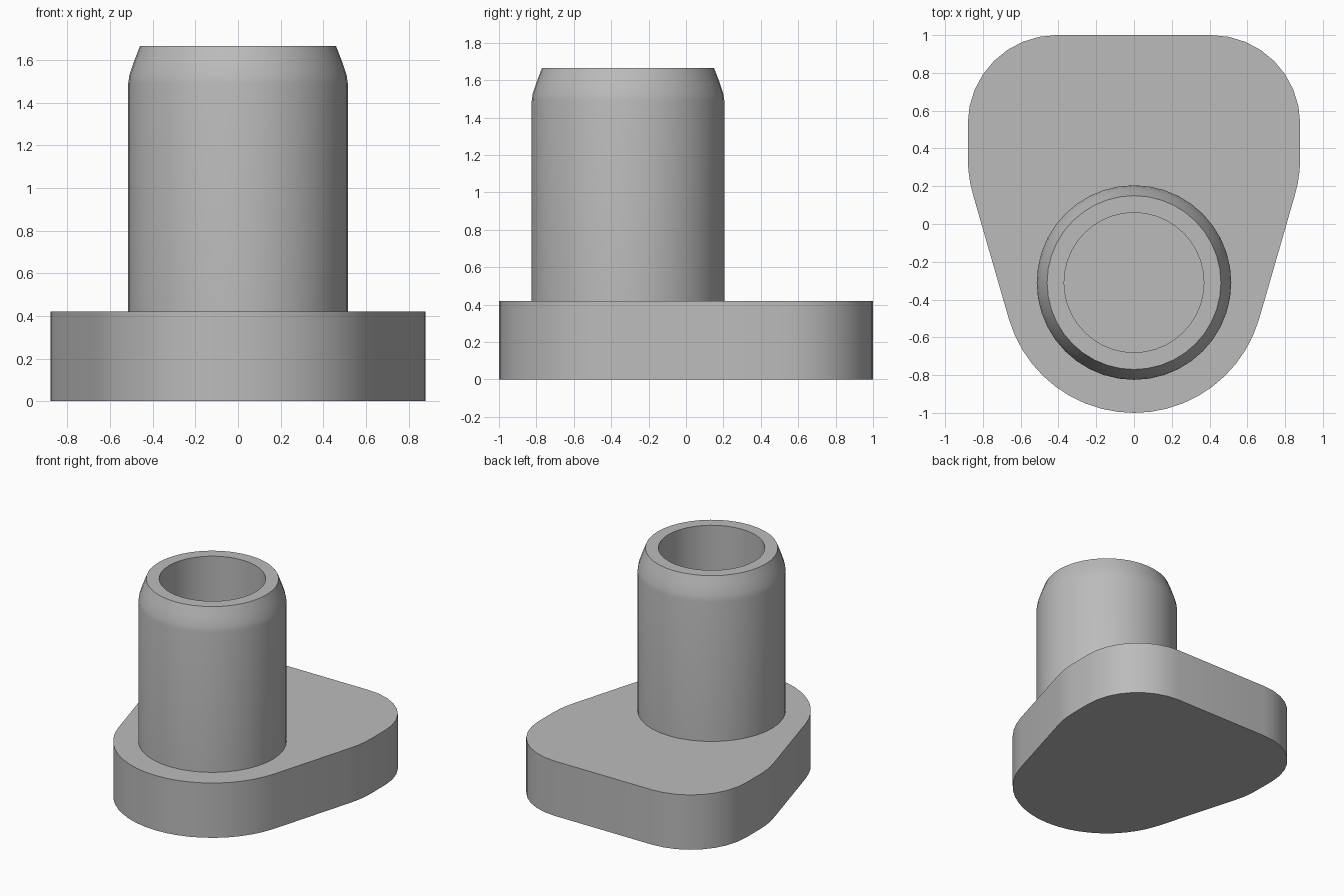
import bpy
import bmesh
import math
from mathutils import Vector

if "Cube" in bpy.data.objects:
    bpy.data.objects.remove(bpy.data.objects["Cube"])

BASE_TOP = 0.42
CENTRE = (0, -0.31)

grey = bpy.data.materials.new("plain grey")
grey.use_nodes = True
GREY = (0.5, 0.5, 0.5, 1)
grey.diffuse_color = GREY
grey.node_tree.nodes["Principled BSDF"].inputs["Base Color"].default_value = GREY


def finish(bm, name):
    bmesh.ops.recalc_face_normals(bm, faces=bm.faces)
    mesh = bpy.data.meshes.new(name)
    bm.to_mesh(mesh)
    bm.free()
    mesh.materials.append(grey)
    obj = bpy.data.objects.new(name, mesh)
    bpy.context.collection.objects.link(obj)
    bpy.ops.object.select_all(action="DESELECT")
    obj.select_set(True)
    bpy.context.view_layer.objects.active = obj
    bpy.ops.object.shade_smooth_by_angle(angle=math.radians(30))
    return obj


def arc(cx, cy, radius, start, end, steps):
    angles = [math.radians(start + (end - start) * i / steps) for i in range(steps + 1)]
    return [(cx + radius * math.cos(a), cy + radius * math.sin(a)) for a in angles]


# Base plate: rounded front, tapered flanks, two rounded back corners
TAPER = -16.6
half = arc(*CENTRE, 0.69, -90, TAPER, 10)
half += arc(0.18, 0.35, 0.7, TAPER, 0, 3)
half += arc(0.41, 0.53, 0.47, 0, 90, 8)
outline = half + [(-x, y) for x, y in reversed(half[1:])]

bm = bmesh.new()
bottom = bm.faces.new([bm.verts.new((x, y, 0)) for x, y in outline])
extruded = bmesh.ops.extrude_face_region(bm, geom=[bottom], use_keep_orig=True)
top_verts = [v for v in extruded["geom"] if isinstance(v, bmesh.types.BMVert)]
bmesh.ops.translate(bm, verts=top_verts, vec=(0, 0, BASE_TOP))
finish(bm, "base_plate")

# Hollow post: outer wall, tapered lip, flat rim and bore, spun about its axis
profile = [(0.515, BASE_TOP), (0.515, 1.49), (0.509, 1.53), (0.487, 1.595),
           (0.46, 1.665), (0.37, 1.665), (0.37, BASE_TOP)]
bm = bmesh.new()
verts = [bm.verts.new((CENTRE[0] + r, CENTRE[1], z)) for r, z in profile]
edges = [bm.edges.new(pair) for pair in zip(verts, verts[1:])]
bmesh.ops.spin(bm, geom=verts + edges, cent=Vector((*CENTRE, 0)), axis=(0, 0, 1),
               angle=math.tau, steps=40, use_merge=True)
bmesh.ops.remove_doubles(bm, verts=bm.verts, dist=0.0001)
finish(bm, "hollow_post")
